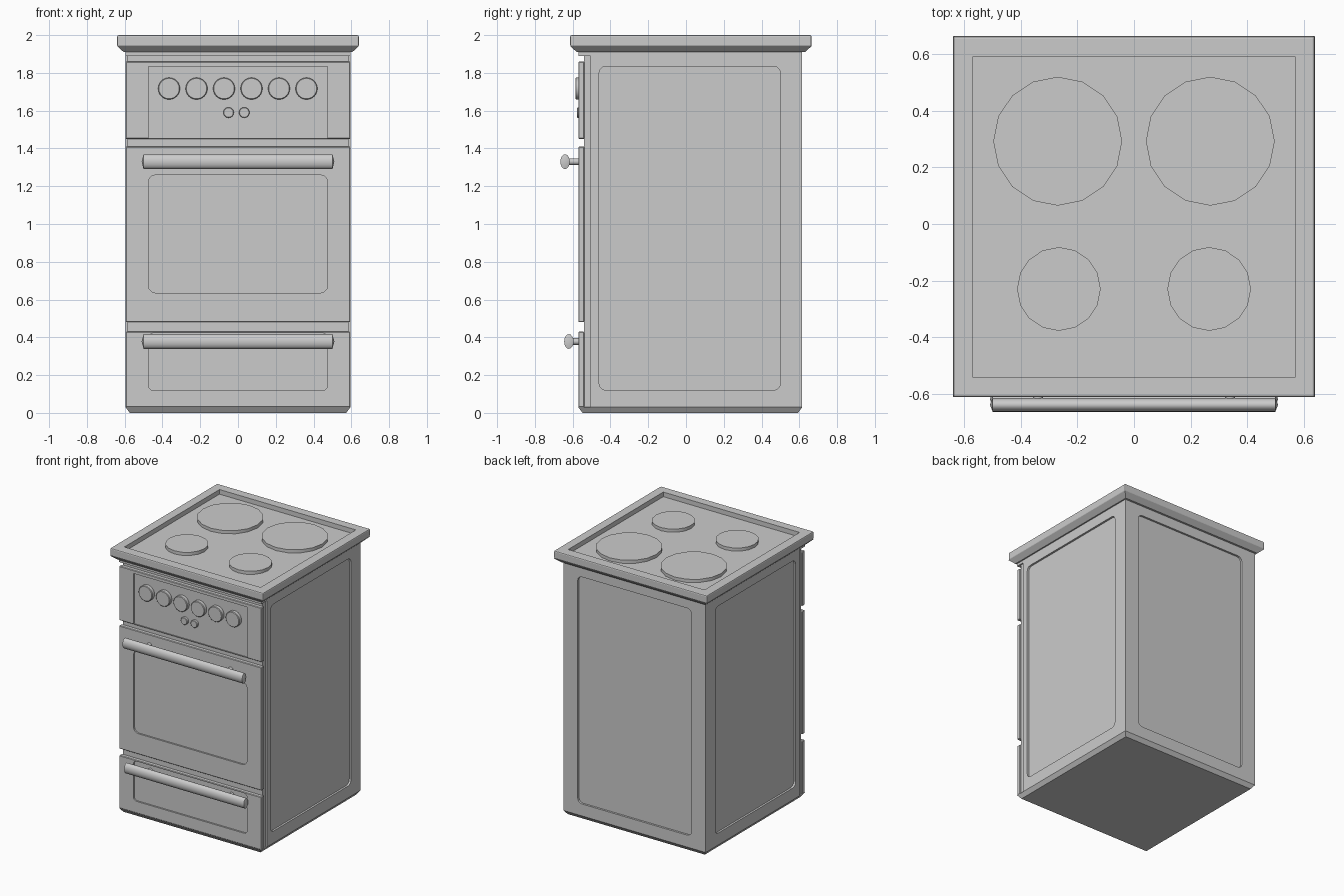
import bpy, bmesh, math
from mathutils import Matrix

if "Cube" in bpy.data.objects:
    bpy.data.objects.remove(bpy.data.objects["Cube"], do_unlink=True)

grey = bpy.data.materials.new("enamel grey")
grey.use_nodes = True
grey.diffuse_color = (0.6, 0.6, 0.6, 1)
grey.node_tree.nodes["Principled BSDF"].inputs["Base Color"].default_value = grey.diffuse_color


def finish(bm, name, smooth=False):
    bmesh.ops.recalc_face_normals(bm, faces=bm.faces)
    mesh = bpy.data.meshes.new(name)
    bm.to_mesh(mesh)
    bm.free()
    mesh.materials.append(grey)
    obj = bpy.data.objects.new(name, mesh)
    bpy.context.collection.objects.link(obj)
    bpy.ops.object.select_all(action="DESELECT")
    obj.select_set(True)
    bpy.context.view_layer.objects.active = obj
    if smooth:
        bpy.ops.object.shade_smooth_by_angle(angle=math.radians(40))
    return obj


def box(name, x, y, z, bevel=0, axis=None, segments=1, taper=0):
    """Box from (min, max) ranges; bevel all edges or only those along one axis."""
    bm = bmesh.new()
    bmesh.ops.create_cube(bm, size=1)
    for v in bm.verts:
        low = v.co.z < 0
        for i, (a, b) in enumerate((x, y, z)):
            t = taper if low and i < 2 else 0
            v.co[i] = a + t if v.co[i] < 0 else b - t
    if bevel:
        edges = [e for e in bm.edges if axis is None
                 or abs(e.verts[0].co[axis] - e.verts[1].co[axis]) > 1e-5]
        bmesh.ops.bevel(bm, geom=edges, offset=bevel, segments=segments,
                        profile=0.5, affect="EDGES")
    return finish(bm, name)


def cut(target, x, y, z, axis, radius=0.035):
    """Sink a rounded rectangular recess into the target."""
    cutter = box("cutter", x, y, z, radius, axis, 3)
    mod = target.modifiers.new("recess", "BOOLEAN")
    mod.operation, mod.solver, mod.object = "DIFFERENCE", "EXACT", cutter
    bpy.context.view_layer.objects.active = target
    bpy.ops.object.modifier_apply(modifier=mod.name)
    bpy.data.objects.remove(cutter, do_unlink=True)


def disc(name, centre, radius, depth, axis, sides, dome=0, stretch=1, bevel=0):
    """Cylinder along an axis, with optional domed ends or bevelled rims."""
    bm = bmesh.new()
    bmesh.ops.create_cone(bm, cap_ends=True, segments=sides, radius1=radius,
                          radius2=radius, depth=depth)
    caps = [f for f in bm.faces if abs(f.normal.z) > 0.9]
    if dome:
        bmesh.ops.poke(bm, faces=caps, offset=dome)
    if bevel:
        rims = list({e for f in caps for e in f.edges})
        bmesh.ops.bevel(bm, geom=rims, offset=bevel, segments=1, affect="EDGES")
    turn = {"x": Matrix.Rotation(math.pi / 2, 4, "Y"),
            "y": Matrix.Rotation(math.pi / 2, 4, "X"), "z": Matrix()}[axis]
    bm.transform(Matrix.Translation(centre) @ Matrix.Diagonal((1, stretch, 1, 1)) @ turn)
    return finish(bm, name, sides > 8)


W, BACK, FRONT = 0.595, 0.615, -0.57
PANEL_X = (-0.475, 0.475)

# Cabinet with sunken panels on the sides and back
body = box("cabinet_body", (-W, W), (-0.505, BACK), (0.03, 1.92))
for s in (-1, 1):
    cut(body, sorted((s * (W - 0.015), s * (W + 0.1))), (-0.46, 0.50), (0.12, 1.835), 0)
cut(body, PANEL_X, (BACK - 0.015, BACK + 0.1), (0.12, 1.835), 1)
box("front_core", (-0.585, 0.585), (-0.54, -0.50), (0.03, 1.9))
box("base", (-W, W), (FRONT, BACK), (0, 0.03), taper=0.022)
box("top_trim", (-W, W), (FRONT, BACK), (1.89, 1.92))

# Drawer, oven door and control panel, each with a recess
fronts = [("drawer_front", 0.03, 0.43, 0.12, 0.422, 0.025),
          ("oven_door", 0.48, 1.41, 0.635, 1.26, 0.04),
          ("control_panel", 1.45, 1.86, 1.452, 1.835, 0)]
for name, low, high, rlow, rhigh, radius in fronts:
    panel = box(name, (-W, W), (FRONT, -0.538), (low, high), 0.004)
    cut(panel, PANEL_X, (FRONT - 0.1, FRONT + 0.012), (rlow, rhigh), 1, radius)

# Oval bar handles on short posts
for name, y, z in (("oven_handle", -0.64, 1.33), ("drawer_handle", -0.62, 0.378)):
    disc(name, (0, y, z), 0.039, 1.0, "x", 16, dome=0.01, stretch=0.64)
    for side, x in (("right", -0.34), ("left", 0.34)):
        disc(f"{name}_post_{side}", (x, y / 2 - 0.278, z), 0.018, abs(y) - 0.556, "y", 12)

# Control knobs and small buttons
for i in range(6):
    disc(f"knob_{i + 1}", (-0.365 + 0.1455 * i, -0.57, 1.717), 0.058, 0.032, "y", 24, bevel=0.004)
for i, x in enumerate((-0.05, 0.033)):
    disc(f"button_{i + 1}", (x, -0.565, 1.59), 0.028, 0.022, "y", 16, bevel=0.003)

# Worktop: underside flare, slab and sunken hob
box("worktop_flare", (-0.64, 0.64), (-0.613, 0.665), (1.91, 1.942), taper=0.035)
worktop = box("worktop", (-0.64, 0.64), (-0.613, 0.665), (1.94, 2.0), 0.008, segments=2)
cut(worktop, (-0.57, 0.57), (-0.543, 0.593), (1.965, 2.1), 2, 0)

# Hot plates
for s in (-1, 1):
    side = "left" if s > 0 else "right"
    disc(f"back_plate_{side}", (s * 0.27, 0.293, 1.974), 0.228, 0.03, "z", 16)
    disc(f"front_plate_{side}", (s * 0.266, -0.23, 1.974), 0.148, 0.03, "z", 16)
